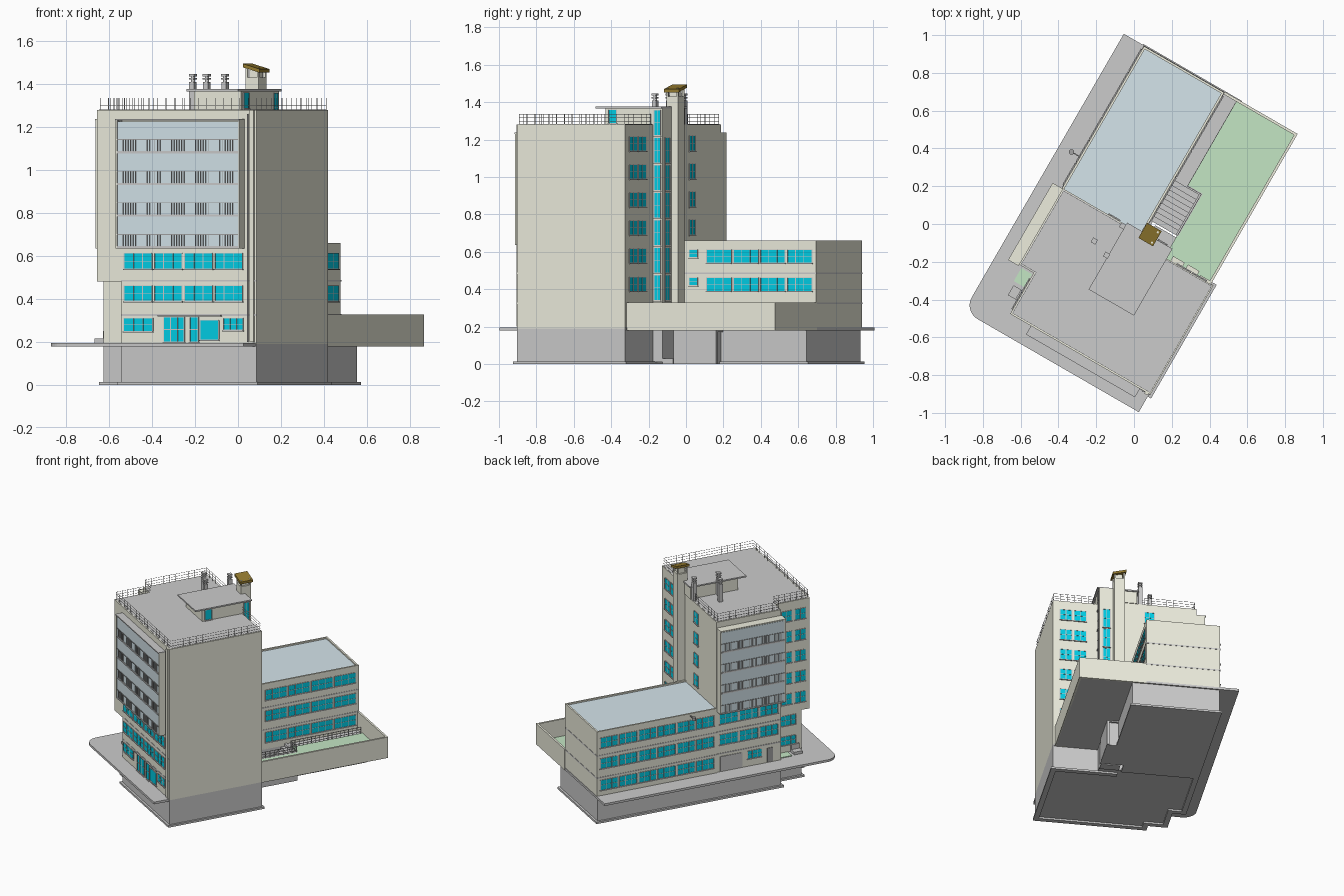
import bpy, bmesh, math
from mathutils import Matrix, Vector

if "Cube" in bpy.data.objects:
    bpy.data.objects.remove(bpy.data.objects["Cube"])

ROT = Matrix.Rotation(math.radians(-30), 4, 'Z')   # building axes (u, v) -> world
parts = {}
COL = dict(cream=(.85, .85, .73), blue=(.0, .62, .8), pale=(.66, .78, .83), grass=(.55, .79, .55),
           brown=(.3, .2, .03), grey=(.62, .62, .62), dark=(.36, .36, .36), base=(.52, .52, .52))


def part(name, col):
    return parts.setdefault(name, (bmesh.new(), col))[0]


def prism(name, col, pts, z0, z1):
    bm = part(name, col)
    lo = [bm.verts.new((x, y, z0)) for x, y in pts]
    hi = [bm.verts.new((x, y, z1)) for x, y in pts]
    bm.faces.new(lo)
    bm.faces.new(hi)
    for i in range(len(pts)):
        j = (i + 1) % len(pts)
        bm.faces.new((lo[i], lo[j], hi[j], hi[i]))


def box(name, col, u0, u1, v0, v1, z0, z1):
    prism(name, col, [(u0, v0), (u1, v0), (u1, v1), (u0, v1)], z0, z1)


def cyl(name, col, u, v, r, z0, z1, n=12):
    prism(name, col, [(u + r * math.cos(2 * math.pi * i / n), v + r * math.sin(2 * math.pi * i / n))
                      for i in range(n)], z0, z1)


def fbox(name, col, F, a0, a1, d0, d1, z0, z1):
    """Box on a facade: a along the wall, d outward from it."""
    axis, pos, s = F
    p, q = sorted((pos + s * d0, pos + s * d1))
    if axis == 'u':
        box(name, col, p, q, a0, a1, z0, z1)
    else:
        box(name, col, a0, a1, p, q, z0, z1)


def window(F, a0, a1, z0, z1, n=2, transom=True):
    fbox('window_glass', 'blue', F, a0, a1, -.004, .002, z0, z1)
    t = .002
    for i in range(n + 1):
        a = a0 + (a1 - a0) * i / n
        fbox('window_frames', 'grey', F, a - t, a + t, 0, .004, z0, z1)
    levels = [z0, z1] + ([(z0 + z1) / 2] if transom else [])
    for z in levels:
        fbox('window_frames', 'grey', F, a0, a1, 0, .004, z - t * .7, z + t * .7)
    fbox('window_sills', 'grey', F, a0 - .004, a1 + .004, 0, .008, z0 - .006, z0 - .002)


def window_row(F, a0, a1, z0, z1, groups, n, gap=.014):
    w = (a1 - a0) / groups
    for i in range(groups):
        window(F, a0 + i * w + gap / 2, a0 + (i + 1) * w - gap / 2, z0, z1, n)


def balconies(F, a0, a1, depth, groups, top):
    """Four storeys of glazed balcony with groups of balusters."""
    fbox('balcony_ends', 'cream', F, a0 - .008, a0, 0, depth, .635, 1.235)
    fbox('balcony_ends', 'cream', F, a1, a1 + .008, 0, depth, .635, 1.235)
    fbox('balcony_top_' + top, top, F, a0 - .008, a1 + .008, 0, depth + .004, 1.23, 1.238)
    for k in range(4):
        z = .64 + .1475 * k
        fbox('balcony_slabs', 'grey', F, a0, a1, 0, depth + .002, z - .005, z + .005)
        fbox('balcony_glass', 'pale', F, a0, a1, 0, depth - .003, z + .005, z + .1425)
        fbox('balcony_rails', 'dark', F, a0, a1, depth - .004, depth + .001, z + .058, z + .061)
        w = (a1 - a0) / groups
        for g in range(groups):
            for b in range(6):
                a = a0 + w * (g + .24 + b * .105)
                fbox('balusters', 'dark', F, a - .0012, a + .0012, depth - .004, depth + .001, z + .005, z + .06)


def fence(name, pts, z, h, step=.04, rails=3, t=.001):
    for (u0, v0), (u1, v1) in zip(pts, pts[1:]):
        n = max(1, round(math.hypot(u1 - u0, v1 - v0) / step))
        for i in range(n + 1):
            u, v = u0 + (u1 - u0) * i / n, v0 + (v1 - v0) * i / n
            box(name, 'grey', u - t, u + t, v - t, v + t, z, z + h)
        for k in range(1, rails + 1):
            zz = z + h * k / rails
            box(name, 'grey', min(u0, u1) - t, max(u0, u1) + t, min(v0, v1) - t, max(v0, v1) + t, zz - t, zz + t)


# Footprints
back = [(.527, -.74), (.527, -.073), (.1, -.073), (.1, -.025), (-.42, -.025), (-.42, -.49), (-.33, -.49)]
upper = [(-.33, -.74)] + back
lower = [(-.2, -.74)] + back + [(-.33, -.68), (-.2, -.68)]

# Basement, plinth and pavement
prism('tower_basement', 'base', lower, .012, .19)
prism('wing_basement', 'base', [(-.42, -.03), (-.42, .835), (.158, .835), (.158, .306), (.066, .306), (.066, -.03)],
      0, .185)
box('wing_plinth', 'base', -.435, .17, .306, .85, 0, .014)
box('wing_plinth', 'base', -.435, .08, -.03, .306, 0, .014)
ring = [(-.215, .54, -.755, -.72), (.505, .54, -.72, -.06), (.1, .505, -.095, -.06), (-.215, -.18, -.72, -.67),
        (-.345, -.18, -.695, -.66), (-.345, -.31, -.66, -.48), (-.435, -.31, -.505, -.47), (-.435, -.4, -.47, -.03)]
for b in ring:
    box('tower_plinth', 'base', *b, 0, .014)
r = .085
corner = [(-.55 + r - r * math.cos(a), -.85 + r - r * math.sin(a)) for a in [math.pi / 2 * i / 8 for i in range(9)]]
prism('pavement', 'grey', corner + [(.52, -.85), (.52, -.07), (.066, -.07), (.066, .306), (.15, .306),
                                    (.15, .845), (-.55, .845)], .179, .195)

# Tower, roof and wing
prism('tower_lower', 'cream', lower, .19, .485)
prism('tower_upper', 'cream', upper, .48, 1.28)
prism('tower_roof', 'grey', [(u * .985 + .001, v * .98 - .006) for u, v in upper], 1.27, 1.282)
box('wing_walls', 'cream', -.425, .066, -.03, .842, .185, .645)
for b in [(-.425, .066, .83, .842), (-.425, -.413, -.025, .842), (.054, .066, -.025, .842)]:
    box('wing_parapet', 'cream', *b, .64, .66)
box('wing_roof', 'pale', -.413, .054, -.025, .83, .64, .65)
for z in (.325, .485):
    box('wing_belts', 'grey', -.427, .068, -.025, .844, z - .004, z + .004)
    box('tower_belts', 'grey', -.2, .527, -.742, -.7, z - .004, z + .004)
    box('tower_belts', 'grey', -.423, -.4, -.49, -.03, z - .004, z + .004)

# Stair core with glass strips
box('stair_core', 'cream', .1, .228, -.12, -.012, .19, 1.37)
box('stair_core_base', 'base', .1, .228, -.12, -.012, .012, .19)
box('stair_doorstep', 'grey', .1, .228, -.012, .05, .0, .03)
for F, a0, a1, n in ((('u', .228, 1), -.064, -.024, 7), (('v', -.012, 1), .155, .205, 6)):
    for k in range(n):
        window(F, a0, a1, .34 + .147 * k, .475 + .147 * k, 2)

# Garden terrace
lawn = [(.145, .835), (.505, .835), (.505, -.073), (.228, -.073), (.228, .06), (.235, .06), (.235, .32), (.145, .32)]
prism('terrace_slab', 'base', lawn, .178, .195)
prism('terrace_lawn', 'grass', lawn, .195, .205)
box('terrace_wall', 'cream', .498, .512, -.083, .846, .178, .328)
box('terrace_wall', 'cream', .066, .512, .832, .846, .178, .328)
box('terrace_wall', 'cream', .44, .512, -.073, -.059, .178, .328)
for u in (.3, .39):
    box('planters', 'cream', u - .035, u + .035, -.073, -.043, .2, .24)
# Sunken stair and railing
for k in range(9):
    box('garden_stairs', 'grey', .07, .22, .06 + k * .027, .306, k * .02, (k + 1) * .02)
box('stair_wall', 'base', .22, .235, .06, .32, 0, .205)
box('stair_landing', 'grey', .066, .235, .306, .32, .17, .2)
fence('stair_railing', [(.23, .06), (.23, .315), (.145, .315), (.145, .82)], .2, .05, .03, 3, .0016)

# Facades
FRONT, LEFT, RIGHT_W = ('v', -.74, -1), ('u', -.42, -1), ('u', .066, 1)
WING_L, SIDE, BACK = ('u', -.425, -1), ('u', -.33, -1), ('v', -.073, 1)
for z in (.39, .54):
    window_row(FRONT, -.19, .46, z, z + .072, 4, 3)
    window_row(LEFT, -.475, -.04, z, z + .072, 3, 3)
for z in (.235, .39, .54):
    window(RIGHT_W, .06, .11, z + .03, z + .072, 1)
    window_row(RIGHT_W, .16, .825, z, z + .072, 4, 3)
    window_row(WING_L, -.01, .825, z, z + .072, 6, 3)
for k in range(6):
    z = .39 + .15 * k
    for a in (.305, .4):
        window(BACK, a, a + .08, z, z + .075, 2)
    if k:
        for a in (-.71, -.61):
            window(SIDE, a, a + .075, z, z + .075, 2)
    if k > 1:
        window(('v', -.025, 1), -.14, -.075, z, z + .08, 2)
# Ground floor: entrance doors, gates and windows
window(FRONT, -.185, -.03, .25, .31, 3)
window(FRONT, .03, .14, .2, .315, 3)
window(FRONT, .17, .215, .2, .315, 1)
window(FRONT, .225, .325, .21, .3, 1, False)
window(FRONT, .35, .455, .255, .31, 3)
fbox('entrance_canopy', 'grey', FRONT, .0, .34, 0, .01, .318, .324)
fbox('gate', 'grey', LEFT, -.21, -.05, 0, .005, .2, .305)
window(LEFT, -.35, -.25, .25, .305, 3)
fbox('side_door', 'dark', LEFT, -.43, -.39, 0, .005, .2, .3)
window(SIDE, -.64, -.53, .25, .31, 3)
window(SIDE, -.64, -.53, .39, .46, 3)

# Balconies and corner pilaster
balconies(FRONT, -.195, .455, .048, 5, 'grey')
balconies(LEFT, -.49, -.035, .058, 5, 'cream')
fbox('pilaster', 'cream', FRONT, .495, .515, 0, .01, .2, 1.28)
cyl('drainpipe', 'dark', .482, -.743, .004, .2, 1.26, 8)

# Penthouse
box('penthouse', 'cream', -.025, .228, -.365, -.02, 1.28, 1.366)
box('penthouse_roof', 'grey', -.035, .242, -.42, -.012, 1.366, 1.376)
window(('u', .228, 1), -.345, -.295, 1.288, 1.36, 1, False)

# Chimney with sloping cap
box('chimney', 'cream', .066, .136, -.043, .03, .19, 1.43)
for u in (.071, .131):
    for v in (-.038, .025):
        box('chimney_posts', 'cream', u - .005, u + .005, v - .005, v + .005, 1.43, 1.475)
box('chimney_core', 'cream', .078, .125, -.03, .018, 1.43, 1.465)
box('chimney_cap', 'brown', .057, .146, -.052, .04, 1.465, 1.482)
for v in parts['chimney_cap'][0].verts:
    v.co.z += (.1015 - v.co.x) * .28

# Roof vents
for x, y in ((-.21, -.09), (-.145, -.165), (-.06, -.01)):
    p = ROT.inverted() @ Vector((x, y, 0))
    box('vent_shafts', 'grey', p.x - .013, p.x + .013, p.y - .013, p.y + .013, 1.28, 1.41)
    cyl('vent_necks', 'grey', p.x, p.y, .009, 1.4, 1.44)
    for z, h in ((1.42, .007), (1.436, .01)):
        box('vent_caps', 'grey', p.x - .014, p.x + .014, p.y - .014, p.y + .014, z, z + h)

# Roof railing
fence('roof_railing', [(-.03, -.035), (-.41, -.035), (-.41, -.48), (-.32, -.48), (-.32, -.73), (.52, -.73),
                       (.52, -.08), (.24, -.08)], 1.28, .055, .045, 3, .0008)

# Pavement bench and facade lamp
box('bench', 'grey', -.39, -.34, -.66, -.6, .195, .215)
box('bench', 'grey', -.345, -.335, -.66, -.6, .195, .25)
box('flower_bed', 'grass', -.4, -.335, -.58, -.5, .19, .2)
box('lamp_arm', 'dark', -.475, -.42, .162, .168, .64, .646)
cyl('lamp_head', 'dark', -.477, .165, .014, .635, .655)

# Turn the collected parts into objects
mats = {}
for k, c in COL.items():
    mats[k] = bpy.data.materials.new(k)
    mats[k].diffuse_color = (*c, 1)
for name, (bm, col) in parts.items():
    bmesh.ops.recalc_face_normals(bm, faces=bm.faces)
    bm.transform(ROT)
    me = bpy.data.meshes.new(name)
    bm.to_mesh(me)
    bm.free()
    me.materials.append(mats[col])
    bpy.context.collection.objects.link(bpy.data.objects.new(name, me))

for m in bpy.data.materials:
    if m.users and not m.is_grease_pencil:
        m.use_nodes = True
        m.node_tree.nodes["Principled BSDF"].inputs["Base Color"].default_value = m.diffuse_color
